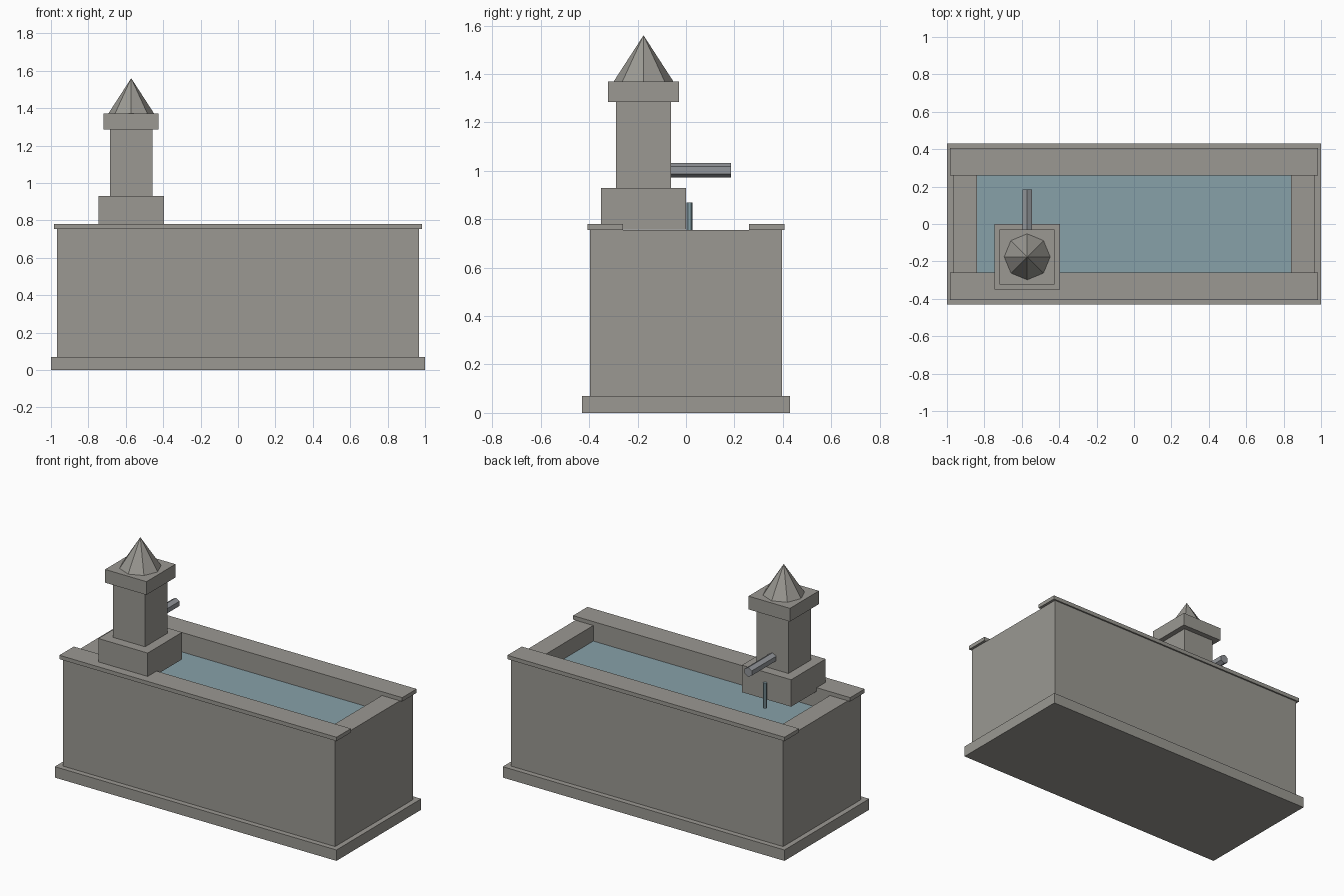
import bpy, bmesh, math
from mathutils import Matrix

if "Cube" in bpy.data.objects:
    bpy.data.objects.remove(bpy.data.objects["Cube"])

TX, TY = -0.571, -0.1755   # tower axis


def material(name, r, g, b):
    mat = bpy.data.materials.new(name)
    mat.diffuse_color = (r, g, b, 1)
    mat.use_nodes = True
    mat.node_tree.nodes["Principled BSDF"].inputs["Base Color"].default_value = mat.diffuse_color
    return mat


stone = material("stone", 0.325, 0.315, 0.288)
water = material("water_blue", 0.245, 0.355, 0.395)
metal = material("dull_metal", 0.29, 0.305, 0.325)


def finish(name, bm, mat):
    bmesh.ops.recalc_face_normals(bm, faces=bm.faces[:])
    me = bpy.data.meshes.new(name)
    bm.to_mesh(me)
    bm.free()
    me.materials.append(mat)
    ob = bpy.data.objects.new(name, me)
    bpy.context.collection.objects.link(ob)
    return ob


def box_bm(x0, x1, y0, y1, z0, z1):
    bm = bmesh.new()
    m = Matrix.Translation(((x0 + x1) / 2, (y0 + y1) / 2, (z0 + z1) / 2)) \
        @ Matrix.Diagonal((x1 - x0, y1 - y0, z1 - z0, 1))
    bmesh.ops.create_cube(bm, size=1, matrix=m)
    return bm


def box(name, *dims, mat=stone):
    return finish(name, box_bm(*dims), mat)


def square_block(name, half, z0, z1):
    return box(name, TX - half, TX + half, TY - half, TY + half, z0, z1)


def cone(name, sides, r1, r2, depth, matrix, mat=stone):
    bm = bmesh.new()
    bmesh.ops.create_cone(bm, cap_ends=True, segments=sides, radius1=r1,
                          radius2=r2, depth=depth, matrix=matrix)
    bmesh.ops.remove_doubles(bm, verts=bm.verts[:], dist=1e-5)
    return finish(name, bm, mat)


# Plinth
box("plinth", -1, 1, -0.43, 0.43, 0, 0.07)

# Trough: a box whose top is opened and sunk to a floor
bm = box_bm(-0.967, 0.967, -0.396, 0.396, 0.07, 0.755)
top = max(bm.faces, key=lambda f: f.calc_center_median().z)
bmesh.ops.inset_individual(bm, faces=[top], thickness=0.13)
for v in top.verts:
    v.co.x = math.copysign(0.84, v.co.x)
    v.co.y = math.copysign(0.26, v.co.y)
sunk = bmesh.ops.extrude_discrete_faces(bm, faces=[top])["faces"][0]
for v in sunk.verts:
    v.co.z = 0.14
finish("trough", bm, stone)

# Rim slabs along both long sides
for name, y0, y1 in (("front_rim", -0.406, -0.26), ("back_rim", 0.26, 0.406)):
    box(name, -0.984, 0.984, y0, y1, 0.755, 0.78)

# Water surface
box("water", -0.84, 0.84, -0.26, 0.26, 0.63, 0.655, mat=water)

# Tower with pedestal, shaft, cap and eight-sided roof
square_block("pedestal", 0.175, 0.757, 0.93)
square_block("shaft", 0.113, 0.93, 1.285)
square_block("cap", 0.147, 1.285, 1.37)
cone("roof", 8, 0.123, 0, 0.19, Matrix.Translation((TX, TY, 1.465)))

# Hexagonal spout, one corner upward
cone("spout", 6, 0.03, 0.03, 0.255,
     Matrix.Translation((TX, 0.0575, 1.003)) @ Matrix.Rotation(math.pi / 2, 4, 'X'), metal)

# Falling water jet
cone("water_jet", 6, 0.0125, 0.0125, 0.16,
     Matrix.Translation((TX, 0.014, 0.79)), water)
